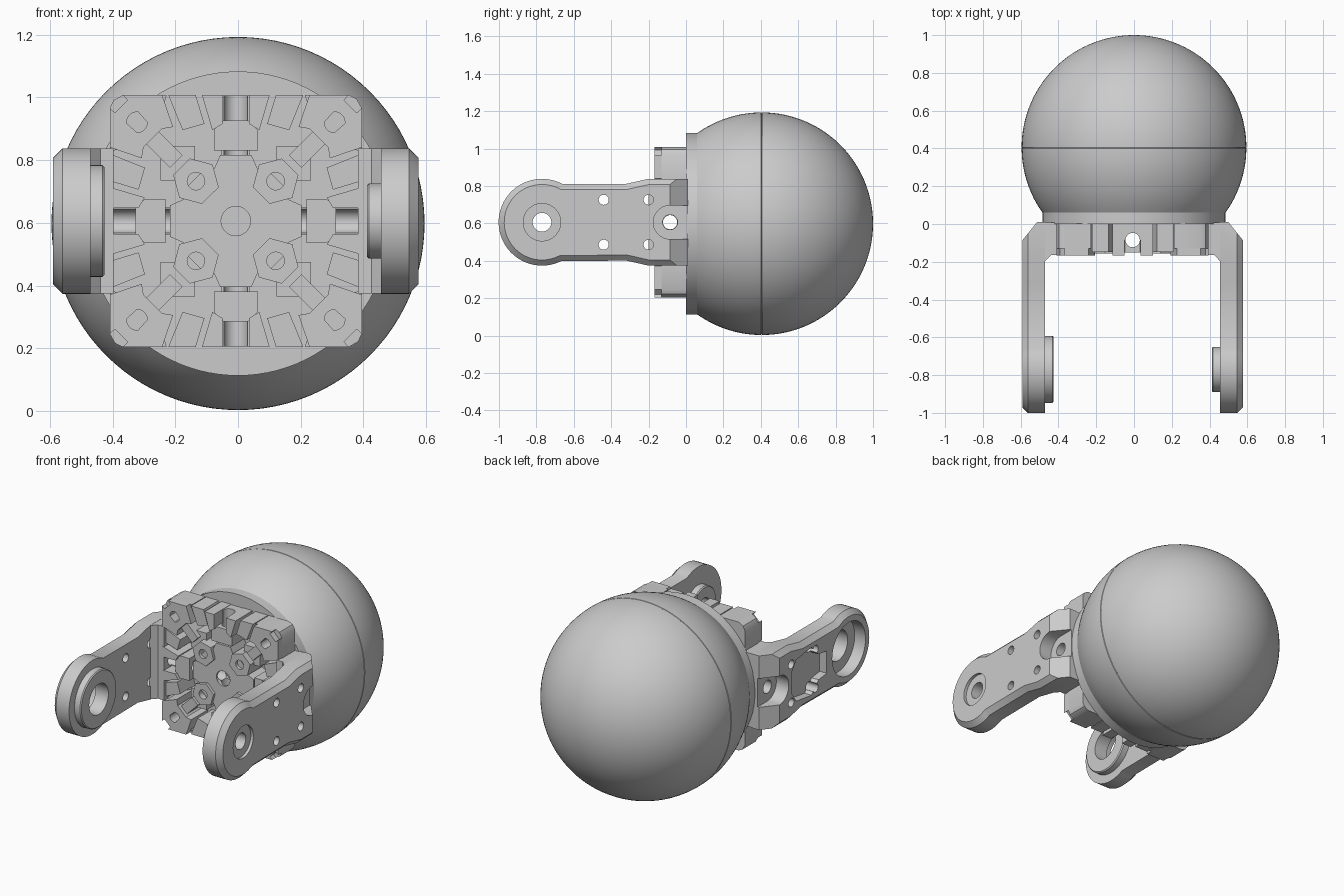
import bpy, bmesh
from math import sin, cos, pi, radians, asin
from mathutils import Vector

if "Cube" in bpy.data.objects:
    bpy.data.objects.remove(bpy.data.objects["Cube"])

C = Vector((-0.007, 0, 0.606))          # centre of the bracket
MAPS = {'x': lambda u, v, w: (w, u, v),
        'y': lambda u, v, w: (u, w, v),
        'z': lambda u, v, w: (u, v, w)}


def finish(name, bm, loc):
    bmesh.ops.recalc_face_normals(bm, faces=bm.faces[:])
    me = bpy.data.meshes.new(name)
    bm.to_mesh(me)
    bm.free()
    ob = bpy.data.objects.new(name, me)
    ob.location = loc
    bpy.context.collection.objects.link(ob)
    return ob


def prism(name, pts, a, b, axis, chamfer=0):
    """Outline extruded from a to b along an axis, with optional chamfer at b."""
    bm = bmesh.new()
    f = MAPS[axis]
    d = chamfer if b > a else -chamfer
    lo = [bm.verts.new(f(u, v, a)) for u, v in pts]
    hi = [bm.verts.new(f(u, v, b - d)) for u, v in pts]
    bm.faces.new(lo)
    top = bm.faces.new(hi)
    n = len(pts)
    for i in range(n):
        j = (i + 1) % n
        bm.faces.new((lo[i], lo[j], hi[j], hi[i]))
    bmesh.ops.recalc_face_normals(bm, faces=bm.faces[:])
    if chamfer:
        bmesh.ops.inset_region(bm, faces=[top], thickness=chamfer, use_even_offset=True)
        shift = Vector(f(0, 0, d))
        for v in top.verts:
            v.co += shift
    return finish(name, bm, C)


def ngon(u, v, r, n=40, rot=0.0):
    return [(u + r * cos(rot + 2 * pi * i / n), v + r * sin(rot + 2 * pi * i / n)) for i in range(n)]


def turn(pts, k):
    for _ in range(k):
        pts = [(-v, u) for u, v in pts]
    return pts


def cut(ob, cutters):
    """Subtract (pts, a, b, axis) prisms from an object."""
    tools = []
    for c in cutters:
        t = prism("cutter", *c)
        t.hide_render = True
        m = ob.modifiers.new("cut", 'BOOLEAN')
        m.operation, m.solver, m.object = 'DIFFERENCE', 'EXACT', t
        tools.append(t)
    bpy.context.view_layer.update()
    dg = bpy.context.evaluated_depsgraph_get()
    me = bpy.data.meshes.new_from_object(ob.evaluated_get(dg))
    ob.modifiers.clear()
    ob.data = me
    for t in tools:
        bpy.data.objects.remove(t)


# Ball with a short flat-faced collar and a fine seam at its equator
R, BY = 0.595, 0.405
a0 = asin(-0.345 / R)
prof = [(0, 0), (0.485, 0), (0.485, 0.06)]
for i in range(1, 61):
    a = a0 + (pi / 2 - a0) * i / 60
    prof.append((R * cos(a) if i < 60 else 0, BY + R * sin(a)))
    if i > 1 and prof[-2][1] < BY <= prof[-1][1]:
        prof[-1:-1] = [(R, BY - .004), (R - .005, BY), (R, BY + .004)]
bm = bmesh.new()
vs = [bm.verts.new((r, y, 0)) for r, y in prof]
es = [bm.edges.new(p) for p in zip(vs, vs[1:])]
bmesh.ops.spin(bm, geom=vs + es, cent=(0, 0, 0), axis=(0, 1, 0), angle=2 * pi, steps=96)
bmesh.ops.remove_doubles(bm, verts=bm.verts[:], dist=1e-5)
finish("ball", bm, (0, 0, 0.598))

# Fork arms: rounded end, waisted middle, chamfered outer edge
EY, HY = -0.77, -0.085                  # end eye and root screw positions
arc = [(EY + .232 * cos(radians(t)), .232 * sin(radians(t))) for t in range(62, 299, 6)]
outline = [(.01, .232), (-.2, .232), (-.32, .205)] + arc + [(-.32, -.205), (-.2, -.232), (.01, -.232)]
pocket = [(.05, .09)] + [(HY + .09 * cos(radians(t)), .09 * sin(radians(t))) for t in range(90, 271, 12)] + [(.05, -.09)]
web_pocket = [(-.55, .07), (-.47, .08), (-.4, .15), (-.25, .13), (-.2, .06),
              (-.2, -.06), (-.25, -.13), (-.4, -.15), (-.47, -.08), (-.55, -.07)]
for s, side in ((-1, "left"), (1, "right")):
    arm = prism(side + "_arm", outline, s * .463, s * .583, 'x', .03)
    eye_r, boss_r, rec_r, rec_x = (.095, .178, .165, .508) if s < 0 else (.05, .12, .1, .565)
    wedge = [(s * .59, HY - .009), (s * .505, .012), (s * .505, .1), (s * .75, .1), (s * .75, HY - .009)]
    cuts = [(wedge, -.4, .4, 'z'),
            (pocket, s * .497, s * .8, 'x'),
            (ngon(HY, 0, .04, 24), s * .3, s * .8, 'x'),
            (ngon(EY, 0, eye_r), s * .3, s * .8, 'x'),
            (ngon(EY, 0, rec_r, 48), s * rec_x, s * .8, 'x')]
    cuts += [(ngon(y, z, .027, 20), s * .3, s * .8, 'x') for y in (-.44, -.2) for z in (-.12, .12)]
    if s < 0:
        cuts.append((web_pocket, s * .535, s * .8, 'x'))
    cut(arm, cuts)

    # Bearing boss on the inner face
    boss = prism(side + "_bearing_boss", ngon(EY, 0, boss_r, 48), s * .465, s * .419, 'x', .006)
    cut(boss, [(ngon(EY, 0, eye_r), s * .3, s * .5, 'x')])

    # Root block joining the arm to the hub
    root_pts = [(s * x, y) for x, y in ((.39, -.165), (.432, -.165), (.466, -.2), (.466, .008), (.39, .008))]
    root = prism(side + "_arm_root", root_pts, -.231, .231, 'z')
    cut(root, [(ngon(HY, 0, .04, 24), s * .3, s * .6, 'x')])

# Central hub plate with an axial hole and crossing bores
core_pts = []
for k in range(4):
    core_pts += turn([(.21, -.05), (.21, .05), (.165, .07), (.165, .1), (.1, .165), (.07, .165), (.05, .21)][:-1], k)
core = prism("hub_core", core_pts, .002, -.137, 'y')
cut(core, [(ngon(0, 0, .047, 28), -.3, -.04, 'y'),
           (ngon(HY, 0, .04, 24), -.5, .5, 'x'),
           (ngon(0, HY, .04, 24), -.5, .5, 'z')])

F = -.168                               # front plane of the hub
for k in range(4):
    # Corner lug with a hexagonal screw seat
    lug = prism("corner_lug", turn([(.22, .402), (.25, .31), (.31, .25), (.402, .22),
                                    (.402, .36), (.385, .39), (.36, .402)], k), .002, -.13, 'y')
    seat = prism("corner_seat", turn(ngon(.315, .315, .082, 6, .26), k), .002, F, 'y')
    for ob in (lug, seat):
        cut(ob, [(turn(ngon(.315, .315, .033, 20), k), -.3, -.03, 'y')])
    # Inner screw boss and its square pad
    pad = prism("inner_pad", turn([(.13, .16), (.16, .13), (.24, .13), (.24, .215), (.215, .24), (.13, .24)], k), .002, -.115, 'y')
    nut = prism("inner_boss", turn(ngon(.127, .127, .075, 6, .26), k), .002, -.155, 'y')
    for ob in (pad, nut):
        cut(ob, [(turn(ngon(.127, .127, .028, 20), k), -.3, -.03, 'y')])
    # Diagonal rib between the two bosses
    prism("diagonal_rib", turn([(.17, .21), (.21, .17), (.3, .26), (.26, .3)], k), .002, -.145, 'y')
    # Slotted rim blocks on both sides of each bore
    for m in (-1, 1):
        for pts, top in (([(.042, .31), (.075, .29), (.108, .402), (.042, .402)], F),
                         ([(.1, .31), (.17, .29), (.215, .402), (.128, .402)], F + .02),
                         ([(.2, .3), (.26, .29), (.36, .402), (.235, .402)], F)):
            prism("rim_block", turn([(m * u, v) for u, v in pts], k), .002, top, 'y')
    # Bored guide block on each cross arm
    axis = 'z' if k % 2 == 0 else 'x'
    guide = prism("guide_block", turn([(-.07, .225), (.07, .225), (.07, .29), (.04, .32), (-.04, .32), (-.07, .29)], k), .002, -.15, 'y')
    bore = ngon(0, HY, .038, 24) if axis == 'z' else ngon(HY, 0, .038, 24)
    # The vertical axis maps (x, y), the cross axis maps (y, z)
    cut(guide, [(bore, -.5, .5, axis)])
    # Half channel bridging the core to the rim
    ch = prism("bore_channel", turn([(-.045, .16), (.045, .16), (.045, .4), (-.045, .4)], k), .002, -.085, 'y')
    cut(ch, [(bore, -.5, .5, axis)])

# Smooth curved surfaces, keep machined edges sharp
for ob in bpy.context.collection.objects:
    ob.select_set(True)
    bpy.context.view_layer.objects.active = ob
bpy.ops.object.shade_smooth_by_angle(angle=radians(30))
